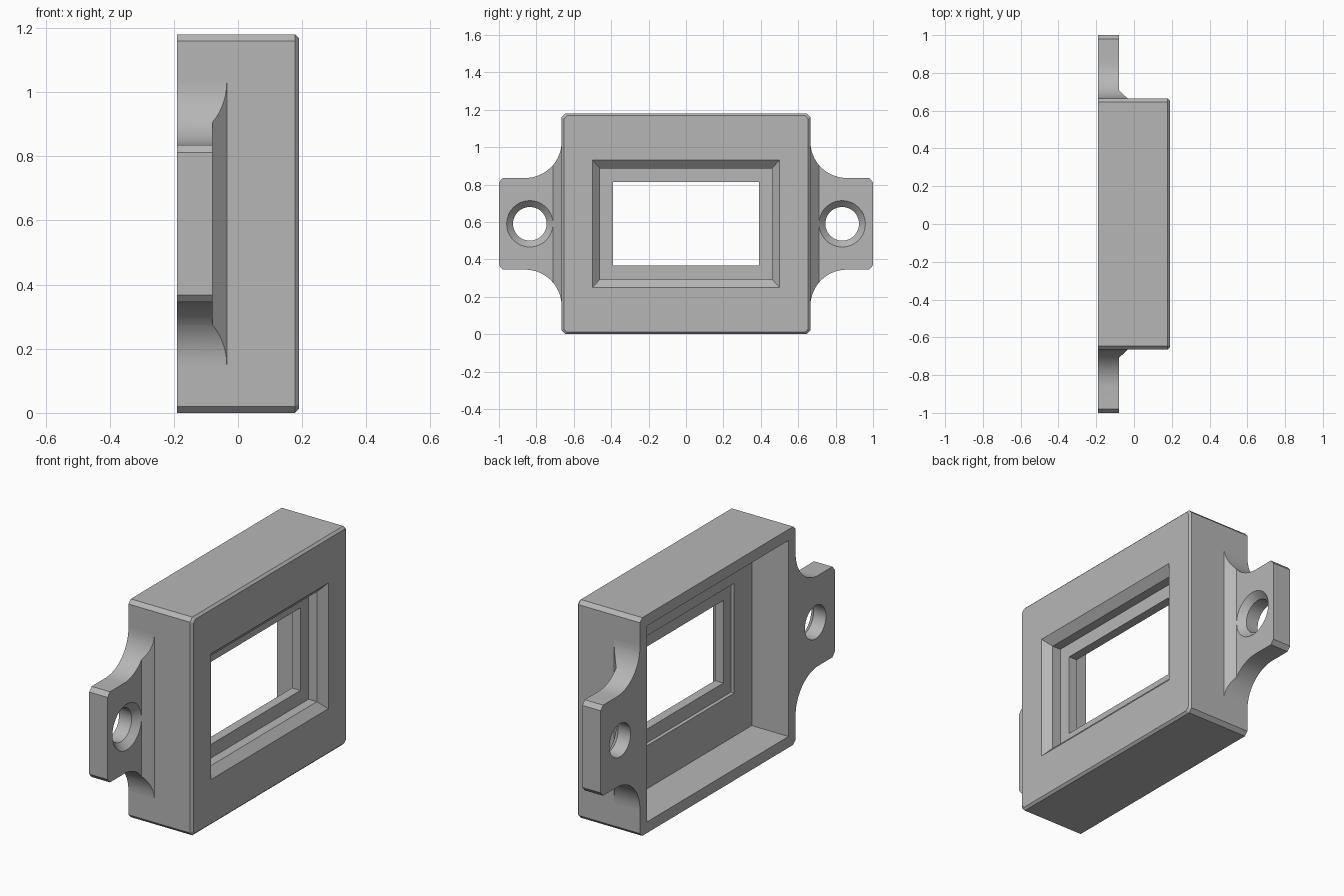
import bpy
import bmesh
from math import sin, cos, pi, acos

old = bpy.data.objects.get("Cube")
if old:
    bpy.data.objects.remove(old)

grey = bpy.data.materials.new("plain_grey")
grey.use_nodes = True
GREY = (0.47, 0.47, 0.47, 1)
grey.diffuse_color = GREY
grey.node_tree.nodes["Principled BSDF"].inputs["Base Color"].default_value = GREY

MID = 0.59      # height of the horizontal centre line
BACK = -0.19    # open rear plane
FRONT = 0.19    # bezel plane


def loft(name, rings, closed=False):
    """Skin a list of equally long point rings; cap the ends unless closed."""
    bm = bmesh.new()
    loops = [[bm.verts.new(p) for p in ring] for ring in rings]
    n = len(loops[0])
    pairs = list(zip(loops, loops[1:]))
    if closed:
        pairs.append((loops[-1], loops[0]))
    else:
        bm.faces.new(loops[0])
        bm.faces.new(loops[-1])
    for a, b in pairs:
        for i in range(n):
            j = (i + 1) % n
            bm.faces.new((a[i], a[j], b[j], b[i]))
    bmesh.ops.remove_doubles(bm, verts=bm.verts, dist=1e-5)
    bmesh.ops.recalc_face_normals(bm, faces=bm.faces)
    mesh = bpy.data.meshes.new(name)
    bm.to_mesh(mesh)
    bm.free()
    mesh.materials.append(grey)
    obj = bpy.data.objects.new(name, mesh)
    bpy.context.collection.objects.link(obj)
    return obj


def activate(obj):
    bpy.ops.object.select_all(action='DESELECT')
    obj.select_set(True)
    bpy.context.view_layer.objects.active = obj


def frame_ring(x, hy, hz, c=0.0):
    """Rectangle in the yz plane with corners cut by c."""
    quarter = [(hy, hz - c), (hy - c, hz)]
    pts = quarter + [(-y, z) for y, z in reversed(quarter)]
    pts += [(-y, -z) for y, z in pts]
    return [(x, y, MID + z) for y, z in pts]


# Housing: outer shell, bevelled window, stepped inside and rear cavity
housing = loft("housing", [
    frame_ring(BACK, 0.665, 0.59, 0.02),
    frame_ring(FRONT - 0.012, 0.665, 0.59, 0.02),
    frame_ring(FRONT, 0.653, 0.578, 0.016),
    frame_ring(FRONT, 0.50, 0.34),
    frame_ring(0.15, 0.46, 0.297),
    frame_ring(0.10, 0.46, 0.297),
    frame_ring(0.10, 0.39, 0.223),
    frame_ring(0.05, 0.39, 0.223),
    frame_ring(0.05, 0.455, 0.297),
    frame_ring(0.03, 0.455, 0.297),
    frame_ring(0.03, 0.605, 0.53),
    frame_ring(BACK, 0.605, 0.53),
], closed=True)

# Mounting tabs: concave flare into the housing, with a sloped root
R = 0.195
angles = sorted([i * pi / 32 for i in range(17)] + [acos(0.15 / R)])
outline = [(0.86 - R * cos(a), 0.44 - R * sin(a)) for a in angles]
outline += [(0.98, 0.245), (1.0, 0.222)]
sections = []
for y, h in outline:
    top = -0.08 + max(0.0, 0.71 - y)
    sections.append([(BACK, y, MID - h), (top, y, MID - h),
                     (top, y, MID + h), (BACK, y, MID + h)])
tabs = loft("mounting_tabs", sections)

# Countersunk screw hole
profile = [(-0.3, 0.09), (-0.115, 0.09), (-0.08, 0.124), (0.0, 0.124)]
cutter = loft("screw_hole_cutter", [
    [(x, 0.835 + r * cos(i * pi / 24), MID + r * sin(i * pi / 24))
     for i in range(48)] for x, r in profile])
cutter.hide_render = True
activate(tabs)
cut = tabs.modifiers.new("screw_hole", 'BOOLEAN')
cut.operation = 'DIFFERENCE'
cut.solver = 'EXACT'
cut.object = cutter
bpy.ops.object.modifier_apply(modifier=cut.name)
bpy.data.objects.remove(cutter)

# Second tab on the opposite side
mirror = tabs.modifiers.new("opposite_tab", 'MIRROR')
mirror.use_axis = (False, True, False)
bpy.ops.object.modifier_apply(modifier=mirror.name)

for obj in (housing, tabs):
    activate(obj)
    bpy.ops.object.shade_smooth_by_angle(angle=pi / 7)
